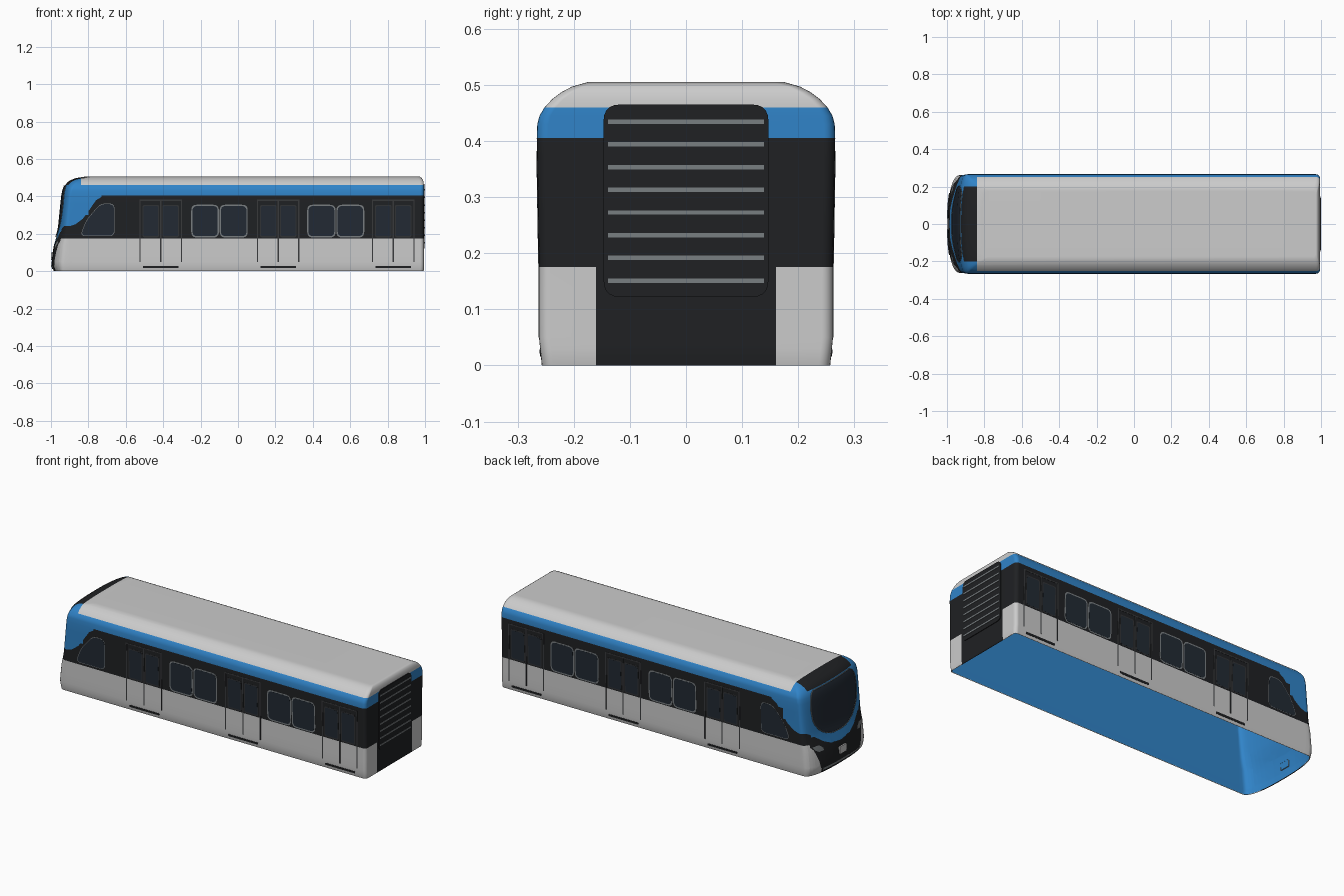
import bpy, bmesh, math
from mathutils import Vector

if "Cube" in bpy.data.objects:
    bpy.data.objects.remove(bpy.data.objects["Cube"])


def material(name, col):
    m = bpy.data.materials.new(name)
    m.diffuse_color = (*col, 1)
    m.use_nodes = True
    m.node_tree.nodes["Principled BSDF"].inputs["Base Color"].default_value = m.diffuse_color
    return m


GREY = material("light_grey", (0.62, 0.64, 0.64))
BLACK = material("black", (0.014, 0.015, 0.017))
BLUE = material("blue", (0.03, 0.23, 0.58))
GLASS = material("glass", (0.016, 0.023, 0.034))
TRIM = material("trim", (0.19, 0.21, 0.22))

# Body rings: height, half width, nose x, nose depth, rear x
RINGS = [
    (0, .257, -.985, .06, .993), (.03, .260, -.996, .07, .994), (.05, .262, -.996, .07, .994),
    (.10, .262, -.991, .07, .994), (.14, .262, -.984, .065, .994), (.175, .262, -.973, .06, .994),
    (.21, .2625, -.964, .055, .994), (.24, .263, -.958, .05, .994), (.30, .264, -.952, .05, .994),
    (.36, .265, -.946, .05, .994), (.405, .266, -.941, .05, .994), (.43, .265, -.936, .05, .994),
    (.445, .261, -.931, .05, .994), (.46, .252, -.924, .05, .994), (.475, .238, -.912, .05, .992),
    (.487, .222, -.895, .05, .989), (.497, .203, -.868, .05, .983), (.505, .175, -.82, .05, .972)]
N = 2.4  # squareness of the nose plan


def interp(table, t):
    """Linear lookup of all columns after the first."""
    for a, b in zip(table, table[1:]):
        if t <= b[0]:
            k = max(0, (t - a[0]) / (b[0] - a[0]))
            return [p + (q - p) * k for p, q in zip(a[1:], b[1:])]
    return list(table[-1][1:])


def nose_x(y, z):
    w, f, d, _ = interp(RINGS, z)
    return f + d * (1 - max(0, 1 - abs(y / w) ** N) ** (1 / N))


def finish(name, bm, mats, smooth=True):
    me = bpy.data.meshes.new(name)
    bm.to_mesh(me)
    bm.free()
    ob = bpy.data.objects.new(name, me)
    bpy.context.collection.objects.link(ob)
    for m in mats:
        me.materials.append(m)
    if smooth:
        bpy.ops.object.select_all(action='DESELECT')
        ob.select_set(True)
        bpy.context.view_layer.objects.active = ob
        bpy.ops.object.shade_smooth_by_angle(angle=math.radians(32))
    return ob


def ring(z, w, f, d, r):
    half = []
    for i in range(13):                      # nose, centre to side
        a = math.pi / 2 * i / 12
        half.append((f + d * (1 - max(0, math.cos(a)) ** (2 / N)), w * math.sin(a) ** (2 / N)))
    for i in range(6):                       # rounded rear corner
        a = math.pi / 2 * i / 5
        half.append((r - .02 + .02 * math.sin(a), w - .02 + .02 * math.cos(a)))
    return [Vector((x, y, z)) for x, y in half] + [Vector((x, -y, z)) for x, y in half[:0:-1]]


# Body shell, open underneath
bm = bmesh.new()
loops = [[bm.verts.new(p) for p in ring(*row)] for row in RINGS]
n = len(loops[0])
for lo, hi in zip(loops, loops[1:]):
    for i in range(n):
        j = (i + 1) % n
        bm.faces.new((lo[i], hi[i], hi[j], lo[j]))
cap = bm.faces.new(loops[-1])
cap.normal_update()
if cap.normal.z < 0:
    cap.normal_flip()
bm.normal_update()
side_face = max(bm.faces, key=lambda f: f.calc_center_median().y)
if side_face.normal.y < 0:
    bmesh.ops.reverse_faces(bm, faces=[f for f in bm.faces if f is not cap])


def cut(co, no, test):
    faces = [f for f in bm.faces if test(f.calc_center_median())]
    geom = set(faces)
    for f in faces:
        geom.update(f.edges)
        geom.update(f.verts)
    bmesh.ops.bisect_plane(bm, geom=list(geom), plane_co=co, plane_no=no, dist=1e-5)


# Paint lines: side sweep (x, z), front chin (y, z), front skirt (y, z)
SWEEP = [(-.90, .24), (-.87, .25), (-.83, .28), (-.80, .32), (-.76, .378), (-.73, .397), (-.68, .405)]
CHIN = [(0, .13), (.08, .14), (.14, .168), (.19, .205), (.225, .23), (.245, .24)]
SKIRT = [(.17, 0), (.19, .08), (.215, .14), (.245, .175)]
is_nose = lambda c: c.x < -.87 and abs(c.y) < .245
is_side = lambda c: abs(c.y) > .245 and c.z < .405
for x, z in SWEEP:
    cut((x, 0, 0), (1, 0, 0), is_side)
for (x0, z0), (x1, z1) in zip(SWEEP, SWEEP[1:]):
    cut((x0, 0, z0), (z1 - z0, 0, x0 - x1), lambda c: is_side(c) and x0 < c.x < x1)
for s in (1, -1):
    for y in sorted({p[0] for p in CHIN + SKIRT}, reverse=True):
        cut((0, s * y, 0), (0, 1, 0), lambda c: c.x < -.87 and c.z < .25)
    for line in (CHIN, SKIRT):
        for (y0, z0), (y1, z1) in zip(line, line[1:]):
            cut((0, s * y0, z0), (0, s * (z1 - z0), y0 - y1),
                lambda c: is_nose(c) and c.z < .25 and y0 < s * c.y < y1)
    cut((0, s * .16, 0), (0, 1, 0), lambda c: c.x > .98 and c.z < .175)
    cut((0, s * .2, 0), (0, 1, 0), lambda c: c.x < -.6 and c.z > .46)
cut((-.84, 0, 0), (1, 0, 0), lambda c: c.z > .46)


def paint(c):
    ay = abs(c.y)
    if c.z > .46:
        return 0 if c.x > -.84 else (1 if ay < .2 else 2)
    if c.z > .405:
        return 2
    if is_nose(c):
        if c.z > interp(CHIN, ay)[0]:
            return 2
        return 0 if ay > .17 and c.z < interp(SKIRT, ay)[0] else 1
    if c.x < -.68 and c.z > interp(SWEEP, c.x)[0]:
        return 2
    if c.x > .98 and ay < .16:
        return 1
    return 1 if c.z > .175 else 0


for f in bm.faces:
    f.material_index = paint(f.calc_center_bounds())
body = finish("body_shell", bm, [GREY, BLACK, BLUE])
mod = body.modifiers.new("thickness", 'SOLIDIFY')
mod.thickness, mod.offset, mod.material_offset = .005, -1, 2
body.modifiers.new("normals", 'WEIGHTED_NORMAL')


def rounded(pts, r):
    """Polygon with softened corners."""
    out, pts = [], [Vector(p) for p in pts]
    for i, p in enumerate(pts):
        a, b = pts[i - 1] - p, pts[(i + 1) % len(pts)] - p
        k = min(r, a.length * .45, b.length * .45)
        a, b = p + a.normalized() * k, p + b.normalized() * k
        for j in range(6):
            t = j / 5
            out.append(a * (1 - t) ** 2 + p * 2 * t * (1 - t) + b * t * t)
    return out


def rect(a0, a1, b0, b1, r=0.0):
    pts = [(a0, b0), (a1, b0), (a1, b1), (a0, b1)]
    return rounded(pts, r) if r else pts


def plates(name, outlines, place, mat):
    """Thin plates; place(a, b, depth) puts an outline point on the body."""
    b = bmesh.new()
    for pts in outlines:
        back, front = [[b.verts.new(place(*p, d)) for p in pts] for d in (0, 1)]
        b.faces.new(front)
        for i in range(len(pts)):
            b.faces.new((back[i - 1], back[i], front[i], front[i - 1]))
    bmesh.ops.recalc_face_normals(b, faces=b.faces)
    return finish(name, b, [mat], False)


def side_plates(name, outlines, off, mat):
    for s, label in ((1, "left"), (-1, "right")):
        plates(f"{name}_{label}", outlines,
               lambda a, b, d: (a, s * (interp(RINGS, b)[0] + (off if d else -.002)), b), mat)


# Doors: frame lines, window panes and sills
DOORS = (-.413, .215, .83)
frames, panes, rims, sills = [], [], [], []
for c in DOORS:
    frames += [rect(c + k - .003, c + k + .003, z0, z1) for k in (-.11, 0, .11)
               for z0, z1 in ((.05, .175), (.175, .38))]
    frames.append(rect(c - .113, c + .113, .376, .382))
    for k in (-.053, .053):
        rims.append(rect(c + k - .044, c + k + .044, .181, .354, .01))
        panes.append(rect(c + k - .039, c + k + .039, .187, .348, .01))
    sills.append(rect(c - .095, c + .095, .016, .028, .006))
side_plates("door_frames", frames, .0012, material("door_line", (.04, .042, .045)))
side_plates("door_window_rims", rims, .0006, material("rim", (.03, .032, .035)))
side_plates("door_windows", panes, .001, GLASS)
side_plates("door_sills", sills, .0015, BLACK)

# Passenger windows with light frames, and cab side windows
wins = [(-.25, -.102), (-.098, .052), (.37, .522), (.526, .675)]
side_plates("window_frames", [rect(a, b, .18, .355, .03) for a, b in wins], .0008, TRIM)
side_plates("windows", [rect(a + .007, b - .007, .187, .348, .025) for a, b in wins], .0014, GLASS)
cab = [(-.845, .187), (-.66, .187), (-.66, .362), (-.735, .362), (-.81, .275)]
mid = Vector((-.735, .26))
side_plates("cab_window_frame", [rounded(cab, .03)], .0006, TRIM)
side_plates("cab_window", [[mid + (p - mid) * .965 for p in rounded(cab, .03)]], .0012, GLASS)

# Rear equipment panel with slats
plates("rear_panel", [rect(-.147, .147, .122, .465, .03)],
       lambda a, b, d: (.998 if d else .985, a, b), BLACK)
plates("rear_slats", [rect(-.139, .139, z - .004, z + .004) for z in [.151 + .0405 * i for i in range(8)]],
       lambda a, b, d: (1.0 if d else .995, a, b), TRIM)


def nose_patch(name, rows, off, mat, cols=24):
    """Sheet following the nose; rows are (z, y start, y end)."""
    b = bmesh.new()
    grid = []
    for z, y0, y1 in rows:
        ys = [y0 + (y1 - y0) * i / cols for i in range(cols + 1)]
        grid.append([b.verts.new((nose_x(y, z) - off, y, z)) for y in ys])
    for lo, hi in zip(grid, grid[1:]):
        for i in range(cols):
            b.faces.new((lo[i], hi[i], hi[i + 1], lo[i + 1]))
    bmesh.ops.reverse_faces(b, faces=[f for f in b.faces if f.normal.x > 0])
    return finish(name, b, [mat])


# Windscreen and its bright surround
SCREEN = [(.188, .05), (.197, .09), (.215, .13), (.24, .16), (.27, .184), (.30, .197),
          (.36, .204), (.405, .20), (.43, .193), (.445, .183), (.456, .165)]
nose_patch("windscreen", [(z, -h, h) for z, h in SCREEN], .004, GLASS)
cu = bpy.data.curves.new("windscreen_surround", 'CURVE')
cu.dimensions, cu.bevel_depth, cu.bevel_resolution = '3D', .0025, 2
top = [(.456, y / 100) for y in (11, 5, 0, -5, -11)]
edge = SCREEN + top + [(z, -h) for z, h in SCREEN[::-1]] + [(.185, 0)]
sp = cu.splines.new('POLY')
sp.points.add(len(edge) - 1)
for p, (z, y) in zip(sp.points, edge):
    p.co = (nose_x(y, z) - .004, y, z, 1)
sp.use_cyclic_u = True
cu.materials.append(TRIM)
bpy.context.collection.objects.link(bpy.data.objects.new("windscreen_surround", cu))

# Headlamps, coupler plate and lower bumper lip
for s, label in ((1, "left"), (-1, "right")):
    nose_patch(f"headlamp_{label}", [(.125, s * .15, s * .185), (.14, s * .155, s * .21),
                                     (.16, s * .18, s * .222)], .004, TRIM, 6)
plates("coupler_plate", [rect(-.032, .032, .06, .10, .006)],
       lambda a, b, d: (-.999 if d else -.985, a, b), GREY)
nose_patch("bumper_lip", [(.012, -.165, .165), (.03, -.165, .165)], .004, TRIM)
